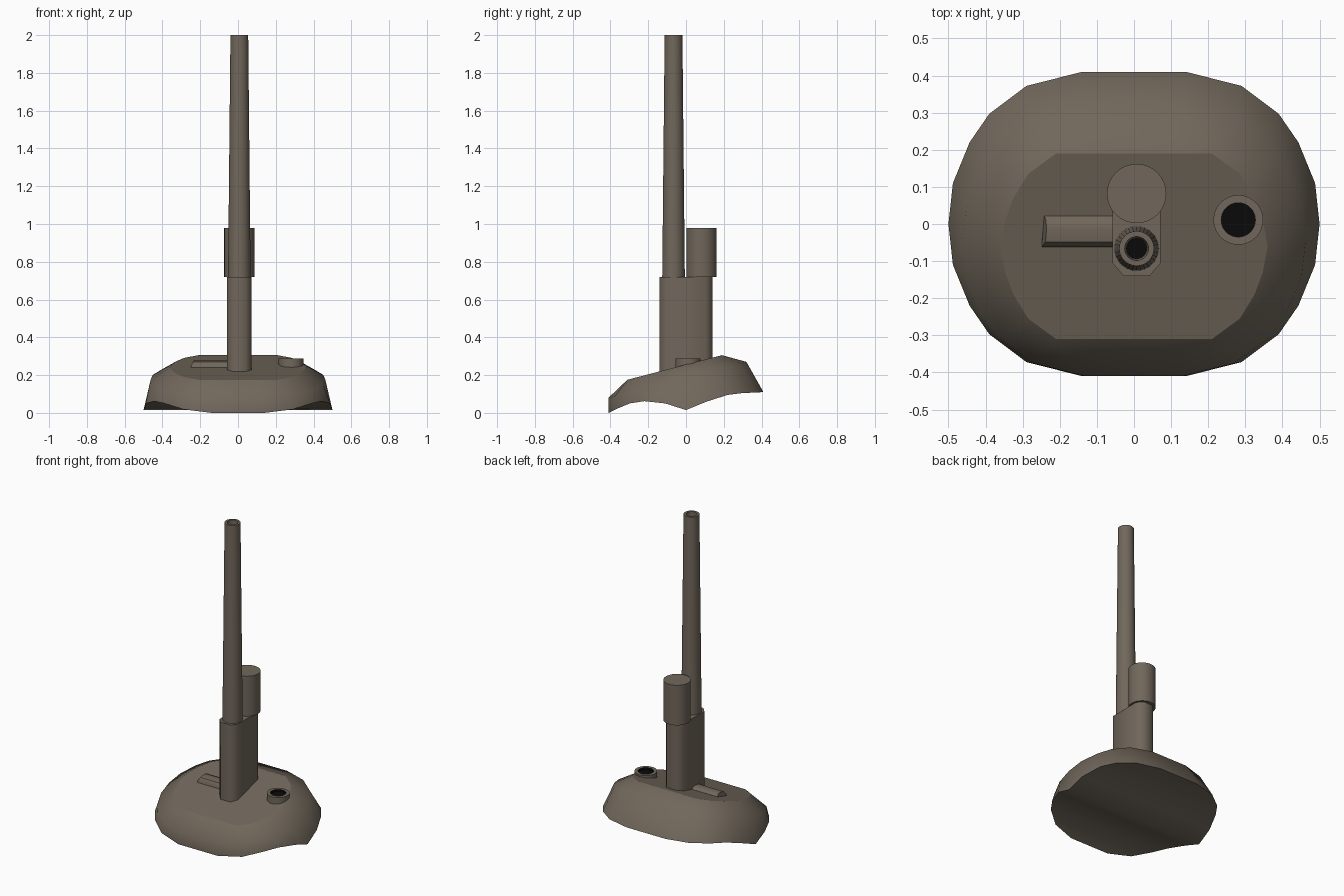
import bpy
import bmesh
import math

cube = bpy.data.objects.get("Cube")
if cube:
    bpy.data.objects.remove(cube, do_unlink=True)


def material(name, color):
    m = bpy.data.materials.new(name)
    m.use_nodes = True
    m.diffuse_color = color
    m.node_tree.nodes["Principled BSDF"].inputs["Base Color"].default_value = color
    return m


BROWN = material("grey brown paint", (0.165, 0.137, 0.105, 1))
BLACK = material("black bore", (0.003, 0.003, 0.003, 1))


def finish(bm, name, smooth_angle=None):
    bmesh.ops.recalc_face_normals(bm, faces=bm.faces[:])
    mesh = bpy.data.meshes.new(name)
    bm.to_mesh(mesh)
    bm.free()
    mesh.materials.append(BROWN)
    mesh.materials.append(BLACK)
    ob = bpy.data.objects.new(name, mesh)
    bpy.context.collection.objects.link(ob)
    if smooth_angle:
        bpy.ops.object.select_all(action='DESELECT')
        ob.select_set(True)
        bpy.context.view_layer.objects.active = ob
        bpy.ops.object.shade_smooth_by_angle(angle=math.radians(smooth_angle))


def bridge(bm, a, b):
    n = len(a)
    return [bm.faces.new((a[i], a[(i + 1) % n], b[(i + 1) % n], b[i])) for i in range(n)]


def lathe(name, x, y, profile, black_from=99, sides=32):
    """Turn a (radius, z) profile about a vertical axis; both ends are capped."""
    bm = bmesh.new()
    rings = []
    for r, z in profile:
        angles = [math.tau * i / sides for i in range(sides)]
        rings.append([bm.verts.new((x + r * math.cos(a), y + r * math.sin(a), z)) for a in angles])
    bm.faces.new(rings[0])
    for k in range(len(rings) - 1):
        for f in bridge(bm, rings[k], rings[k + 1]):
            f.material_index = int(k >= black_from)
    bm.faces.new(rings[-1]).material_index = int(len(rings) - 1 >= black_from)
    finish(bm, name, 35)


def prism(name, low, high, smooth_angle):
    bm = bmesh.new()
    a = [bm.verts.new(p) for p in low]
    b = [bm.verts.new(p) for p in high]
    bm.faces.new(a)
    bm.faces.new(b)
    bridge(bm, a, b)
    finish(bm, name, smooth_angle)


# Mantlet: three stacked rings, each mirrored from one quarter outline
def full_ring(quarter):
    right = quarter + [(x, -y) for x, y in reversed(quarter[:-1])]
    return right + [(-x, y) for x, y in reversed(right)]


def slope(y):
    return 0.256 + 0.26 * y


UNDERSIDE = [(-0.41, 0.0), (-0.37, 0.02), (-0.3, 0.05), (-0.22, 0.062), (-0.11, 0.05), (0, 0.015),
             (0.11, 0.06), (0.22, 0.095), (0.3, 0.105), (0.41, 0.11)]


def underside(y):
    for (y0, z0), (y1, z1) in zip(UNDERSIDE, UNDERSIDE[1:]):
        if y <= y1:
            return z0 + (z1 - z0) * (y - y0) / (y1 - y0)
    return UNDERSIDE[-1][1]


outline = [(0.14, 0.41), (0.29, 0.372), (0.39, 0.297), (0.443, 0.22), (0.488, 0.11), (0.5, 0)]
crown = [(0.11, 0.25), (0.21, 0.25), (0.285, 0.195), (0.325, 0.13), (0.347, 0.07), (0.36, 0)]
bm = bmesh.new()
rim = [bm.verts.new((x, y, underside(y))) for x, y in full_ring(outline)]
shoulder = [bm.verts.new((x * 0.925, y * 0.89 - 0.045, slope(y * 0.89 - 0.045) - 0.069))
            for x, y in full_ring(outline)]
top = [bm.verts.new((x, y - 0.06, slope(y - 0.06))) for x, y in full_ring(crown)]
bridge(bm, rim, shoulder)
bridge(bm, shoulder, top)
bm.faces.new(top)
n = len(rim)
for i in range(n // 2 - 1):
    bm.faces.new((rim[i], rim[i + 1], rim[n - 2 - i], rim[n - 1 - i]))
for f in bm.faces:
    f.smooth = True
for ring in (rim, top):
    for i in range(n):
        bm.edges.get((ring[i], ring[(i + 1) % n])).smooth = False
finish(bm, "mantlet")

# Upright sleeve with chamfered corners
AX = 0.007
plan = [(0.035, -0.14), (0.065, -0.105), (0.065, 0.105), (0.035, 0.14)]
plan += [(-x, y) for x, y in reversed(plan)]
prism("barrel_sleeve", [(AX + x, y, 0.17) for x, y in plan],
      [(AX + x, y, 0.72) for x, y in plan], 52)

# Recoil cylinder behind the tapered hollow barrel
lathe("recoil_cylinder", AX, 0.082, [(0.08, 0.72), (0.08, 0.98)])
lathe("barrel", AX, -0.066, [(0.06, 0.7), (0.047, 2.0), (0.032, 2.0), (0.028, 1.8)], black_from=3)

# Sight port on the left with a dark opening
lathe("sight_port", 0.281, 0.011, [(0.067, 0.2), (0.067, 0.287), (0.046, 0.287), (0.046, 0.273)],
      black_from=2)

# Low rounded fairing on the right
section = [(-0.062, 0.2), (-0.062, 0.25), (-0.048, 0.27), (-0.012, 0.277), (0.012, 0.272),
           (0.022, 0.262), (0.022, 0.2)]
prism("side_fairing", [(-0.252 + max(0, z - 0.24) * 0.45, y, z) for y, z in section],
      [(-0.04, y, z) for y, z in section], 40)
